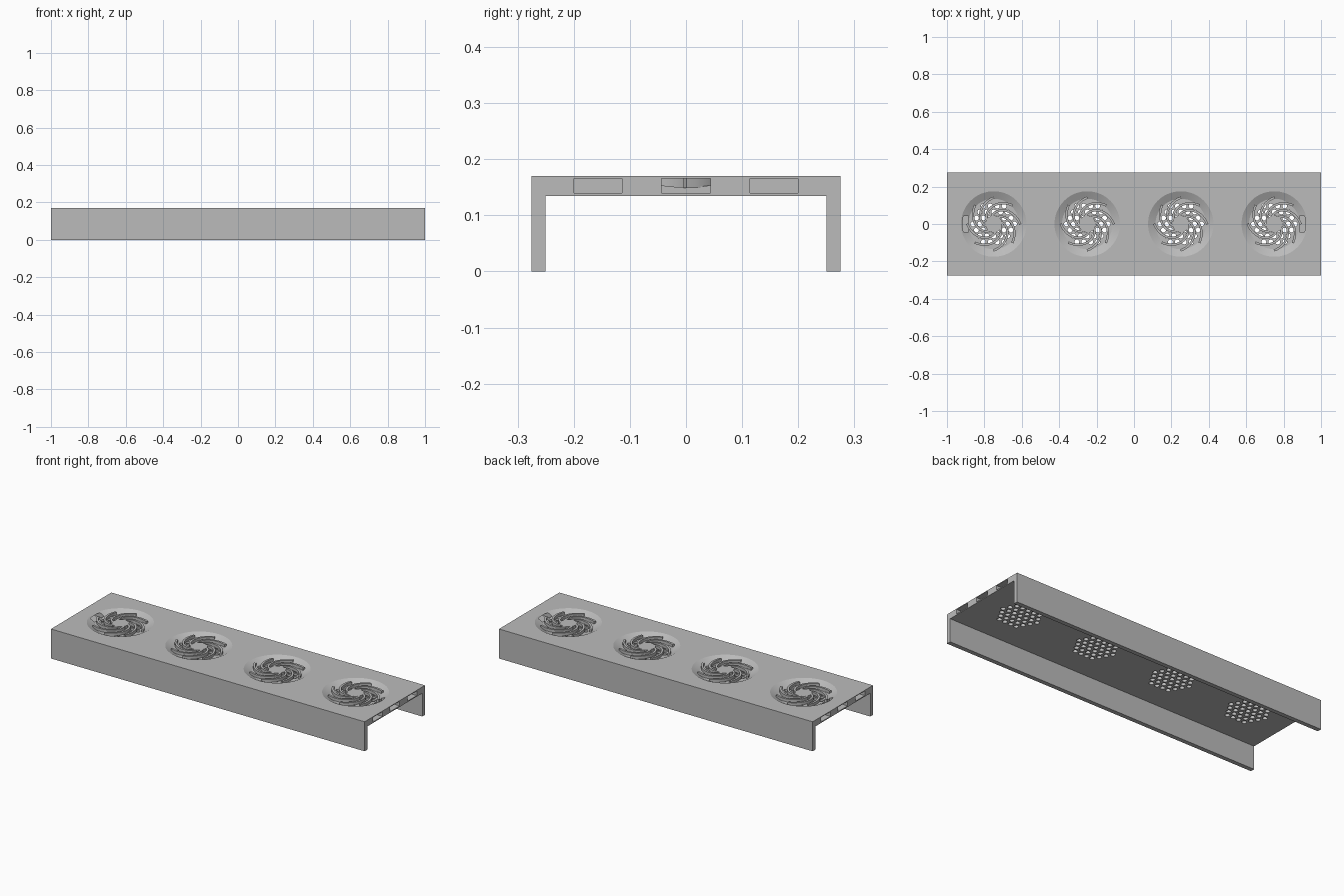
import bpy, bmesh, math
from mathutils import Matrix, Vector

if "Cube" in bpy.data.objects:
    bpy.data.objects.remove(bpy.data.objects["Cube"], do_unlink=True)

grey = bpy.data.materials.new("plain_grey")
grey.use_nodes = True
colour = (0.5, 0.5, 0.5, 1)
grey.diffuse_color = colour
grey.node_tree.nodes["Principled BSDF"].inputs["Base Color"].default_value = colour

TOP, UNDER, FLOOR = 0.17, 0.134, 0.15
CENTRES = (-0.75, -0.25, 0.25, 0.75)


def make_object(name, bm):
    bmesh.ops.recalc_face_normals(bm, faces=bm.faces)
    mesh = bpy.data.meshes.new(name)
    bm.to_mesh(mesh)
    bm.free()
    mesh.materials.append(grey)
    obj = bpy.data.objects.new(name, mesh)
    bpy.context.collection.objects.link(obj)
    return obj


def activate(obj):
    bpy.ops.object.select_all(action='DESELECT')
    obj.select_set(True)
    bpy.context.view_layer.objects.active = obj


def cut(target, name, bm):
    cutter = make_object(name, bm)
    mod = target.modifiers.new(name, 'BOOLEAN')
    mod.operation, mod.solver, mod.object = 'DIFFERENCE', 'EXACT', cutter
    activate(target)
    bpy.ops.object.modifier_apply(modifier=mod.name)
    bpy.data.objects.remove(cutter, do_unlink=True)


def add_cone(bm, x, y, z0, z1, r0, r1, segments):
    bmesh.ops.create_cone(bm, cap_ends=True, segments=segments, radius1=r0, radius2=r1,
                          depth=z1 - z0, matrix=Matrix.Translation((x, y, (z0 + z1) / 2)))


def add_box(bm, low, high):
    low, high = Vector(low), Vector(high)
    size = high - low
    bmesh.ops.create_cube(bm, size=1, matrix=Matrix.Translation((low + high) / 2)
                          @ Matrix.Diagonal((*size, 1)))


# Channel body: top plate with two long side walls
bm = bmesh.new()
outer, inner = 0.275, 0.25
profile = [(-outer, 0), (-inner, 0), (-inner, UNDER), (inner, UNDER),
           (inner, 0), (outer, 0), (outer, TOP), (-outer, TOP)]
face = bm.faces.new([bm.verts.new((-1, y, z)) for y, z in profile])
ext = bmesh.ops.extrude_face_region(bm, geom=[face])
bmesh.ops.translate(bm, vec=(2, 0, 0),
                    verts=[v for v in ext["geom"] if isinstance(v, bmesh.types.BMVert)])
body = make_object("channel_body", bm)

# Sloped round dishes
bm = bmesh.new()
for cx in CENTRES:
    add_cone(bm, cx, 0, FLOOR, TOP + 0.01, 0.135, 0.195, 96)
cut(body, "dish_cutter", bm)

# Three pockets in each end
bm = bmesh.new()
for side in (-1, 1):
    for y0, y1 in ((-0.2, -0.114), (-0.044, 0.044), (0.114, 0.2)):
        xs = sorted((side * 0.885, side * 1.05))
        add_box(bm, (xs[0], y0, 0.14), (xs[1], y1, 0.166))
cut(body, "pocket_cutter", bm)

# Hexagonal field of drain holes through each dish floor
bm = bmesh.new()
pitch, rings = 0.037, 3
for cx in CENTRES:
    for q in range(-rings, rings + 1):
        for r in range(-rings, rings + 1):
            if abs(q + r) <= rings:
                add_cone(bm, cx + pitch * (q + r / 2), pitch * r * math.sqrt(3) / 2,
                         0.12, 0.16, 0.013, 0.013, 20)
cut(body, "hole_cutter", bm)

# Spiral vanes and hub standing in each dish
VANES, STEPS, HALF = 8, 16, 0.006


def add_vane(bm, cx, start):
    points = []
    for i in range(STEPS + 1):
        t = i / STEPS
        radius, angle = 0.042 + 0.1 * t, start - math.radians(105) * t
        points.append(Vector((cx + radius * math.cos(angle), radius * math.sin(angle), 0)))
    rows = []
    for i, p in enumerate(points):
        along = (points[min(i + 1, STEPS)] - points[max(i - 1, 0)]).normalized()
        side = Vector((-along.y, along.x, 0)) * HALF
        rows.append([bm.verts.new(p + s * side + Vector((0, 0, z)))
                     for s, z in ((-1, 0.149), (1, 0.149), (1, 0.166), (-1, 0.166))])
    for a, b in zip(rows, rows[1:]):
        for k in range(4):
            n = (k + 1) % 4
            bm.faces.new((a[k], a[n], b[n], b[k]))
    bm.faces.new(rows[0])
    bm.faces.new(rows[-1])


parts = [body]
for number, cx in enumerate(CENTRES, 1):
    bm = bmesh.new()
    for k in range(VANES):
        add_vane(bm, cx, math.tau * k / VANES + 0.25)
    parts.append(make_object(f"spiral_vanes_{number}", bm))
    bm = bmesh.new()
    add_cone(bm, cx, 0, 0.149, 0.166, 0.045, 0.045, 40)
    parts.append(make_object(f"hub_{number}", bm))

for obj in parts:
    activate(obj)
    bpy.ops.object.shade_smooth_by_angle(angle=math.radians(20))
